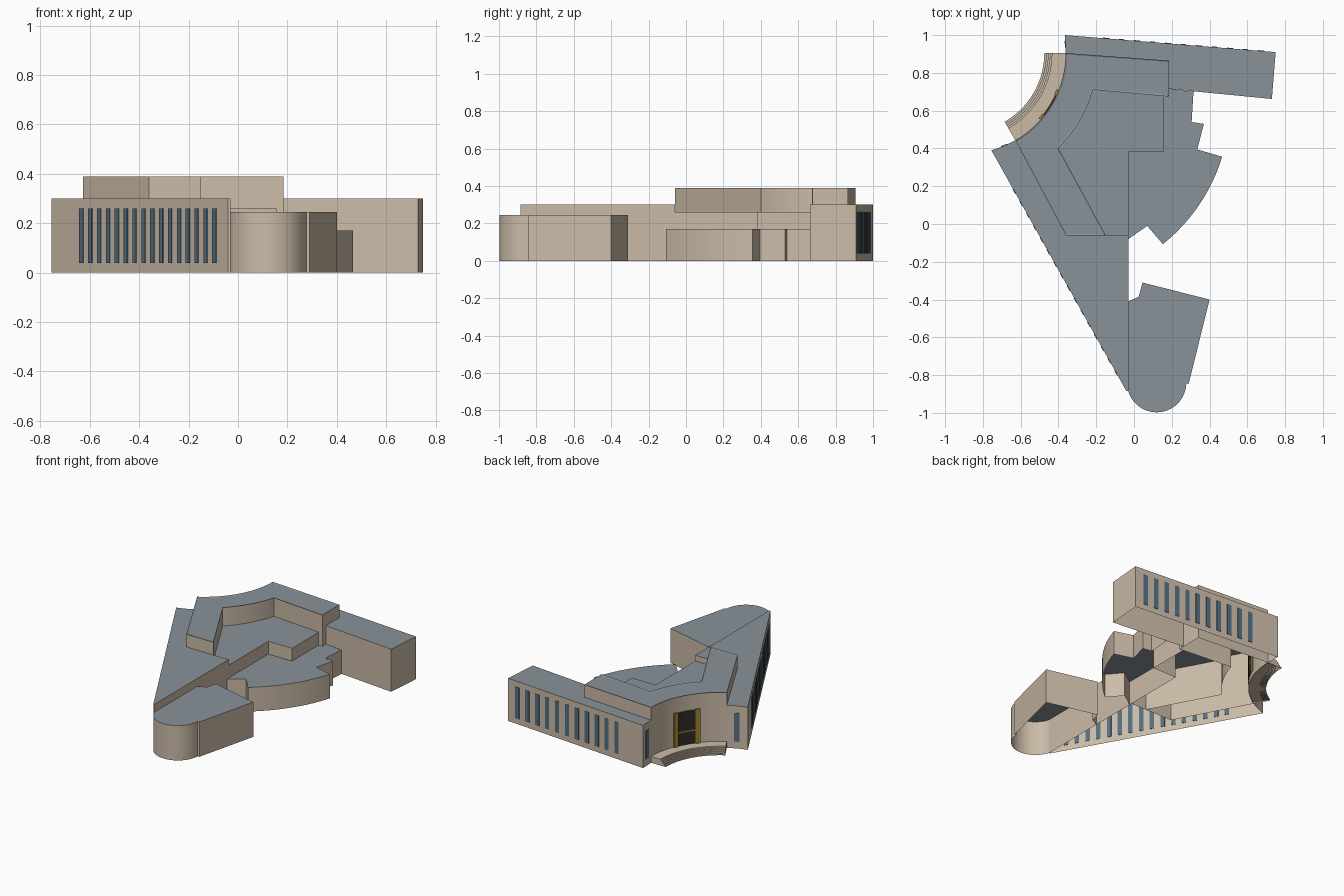
import bpy, bmesh, math
from mathutils import Vector

if "Cube" in bpy.data.objects:
    bpy.data.objects.remove(bpy.data.objects["Cube"])


def material(name, rgb):
    m = bpy.data.materials.new(name)
    m.diffuse_color = (*rgb, 1)
    m.use_nodes = True
    m.node_tree.nodes["Principled BSDF"].inputs["Base Color"].default_value = m.diffuse_color
    return m


STONE = material("stone", (0.60, 0.50, 0.39))
ROOF = material("roof_grey", (0.25, 0.29, 0.32))
GLASS = material("window_glass", (0.09, 0.16, 0.23))
BRASS = material("brass", (0.36, 0.23, 0.03))
DARK = material("dark_glass", (0.03, 0.025, 0.02))


def arc(cx, cy, r, a0, a1, n):
    return [(cx + r * math.cos(math.radians(a0 + (a1 - a0) * i / n)),
             cy + r * math.sin(math.radians(a0 + (a1 - a0) * i / n))) for i in range(n + 1)]


def prism(name, outlines, z0, z1, side, top=None, floor=False, rim=0):
    """Walls plus a flat top over each outline; open below unless floor is set."""
    bm = bmesh.new()
    for pts in outlines:
        area = sum(a[0] * b[1] - b[0] * a[1] for a, b in zip(pts, pts[1:] + pts[:1]))
        if area < 0:
            pts = pts[::-1]
        lo = [bm.verts.new((x, y, z0)) for x, y in pts]
        hi = [bm.verts.new((x, y, z1)) for x, y in pts]
        n = len(pts)
        for i in range(n):
            j = (i + 1) % n
            bm.faces.new((lo[i], lo[j], hi[j], hi[i]))
        cap = bm.faces.new(hi)
        cap.normal_update()
        cap.material_index = 1
        if floor:
            bm.faces.new(lo[::-1])
        if rim:
            bm.normal_update()
            ring = bmesh.ops.inset_region(bm, faces=[cap], thickness=rim, depth=-0.004)
            for f in ring["faces"]:
                f.material_index = 1
    me = bpy.data.meshes.new(name)
    bm.to_mesh(me)
    bm.free()
    me.materials.append(side)
    me.materials.append(top or side)
    ob = bpy.data.objects.new(name, me)
    bpy.context.collection.objects.link(ob)
    return ob


def panel(a, b, t, width, out=0.003):
    """Thin rectangle centred at fraction t of wall a-b."""
    a, b = Vector(a), Vector(b)
    d = (b - a).normalized()
    n = Vector((-d.y, d.x)) * out
    c = a.lerp(b, t)
    h = d * width / 2
    return [tuple(p) for p in (c - h - n, c + h - n, c + h + n, c - h + n)]


def band(r0, r1, a0, a1, n=20):
    """Curved strip concentric with the entrance."""
    return arc(*E, r0, a0, a1, n) + arc(*E, r1, a1, a0, n)


E, R = (-0.895, 0.905), 0.533      # entrance curve centre and radius
W_TIP, S_TIP = (-0.755, 0.39), (-0.04, -0.885)
NW, NE = (-0.365, 1.0), (0.75, 0.91)

# Main wings
prism("west_wing", [[W_TIP, S_TIP, (-0.03, -0.885), (-0.03, -0.06), (-0.36, -0.06)]
                    + arc(*E, R, -60, -74, 6)[:-1]], 0, 0.30, STONE, ROOF)
prism("north_wing", [[NW, (-0.362, 0.905), (0.185, 0.865), (0.185, 0.715),
                      (0.73, 0.662), NE]], 0, 0.30, STONE, ROOF)

# Taller entrance block with its concave facade
prism("entrance_block", [arc(*E, R, 0, -60, 24) + [(-0.36, -0.06), (-0.15, -0.06)]
                         + arc(*E, 0.705, -45.5, -16, 12)
                         + [(0.155, 0.677), (0.185, 0.675), (0.185, 0.865)]],
      0, 0.39, STONE, ROOF, rim=0.01)

# Lower roofs behind the entrance
prism("court_roof", [[(-0.15, -0.06)] + arc(*E, 0.705, -45.5, -16, 12)
                     + [(0.155, 0.677), (0.155, 0.38), (-0.03, 0.38), (-0.03, -0.06)]],
      0, 0.26, STONE, ROOF)
prism("fan_hall", [[(-0.03, -0.08), (-0.03, 0.38), (0.155, 0.38), (0.155, 0.675),
                    (0.185, 0.675), (0.185, 0.715), (0.315, 0.70), (0.305, 0.54),
                    (0.37, 0.53), (0.335, 0.395)]
                   + arc(-0.44, 0.633, 0.948, -17, -51.3, 20) + [(0.07, -0.01)]],
      0, 0.17, STONE, ROOF)

# Auditorium with rounded end
prism("auditorium", [[(-0.03, -0.41), (0.025, -0.385), (0.045, -0.31), (0.40, -0.40),
                      (0.29, -0.845), (0.277, -0.845)]
                     + arc(0.12, -0.84, 0.157, -5, -165, 28)], 0, 0.245, STONE, ROOF)

# Curved entrance steps and landing
for i in range(5):
    prism(f"entrance_step_{i + 1}", [band(0.42 + 0.01 * i, R, 0, -60)],
          0, 0.009 * (i + 1), STONE)

# Window strips
dx = S_TIP[0] - W_TIP[0]
prism("west_windows", [panel(W_TIP, S_TIP, (-0.633 + 0.0359 * i - W_TIP[0]) / dx, 0.03)
                       for i in range(16)], 0.04, 0.26, GLASS, floor=True)
prism("north_windows", [panel(NW, NE, 0.195 + 0.0735 * i, 0.033)
                        for i in range(11)], 0.04, 0.26, GLASS, floor=True)
prism("end_windows", [panel(NW, (-0.362, 0.905), 0.5, 0.035),
                      band(R - 0.004, R + 0.002, -65, -69, 3)], 0.05, 0.25, GLASS, floor=True)

# Entrance doorway
prism("door_glass", [band(R - 0.004, R + 0.002, -24, -39, 8)], 0.045, 0.28, DARK, floor=True)
prism("door_posts", [band(R - 0.012, R + 0.002, a, a - 3.5, 3) for a in (-21.5, -38)],
      0.045, 0.285, BRASS, floor=True)
prism("door_bar", [band(R - 0.008, R + 0.002, -25, -38, 8)], 0.135, 0.145, BRASS, floor=True)
